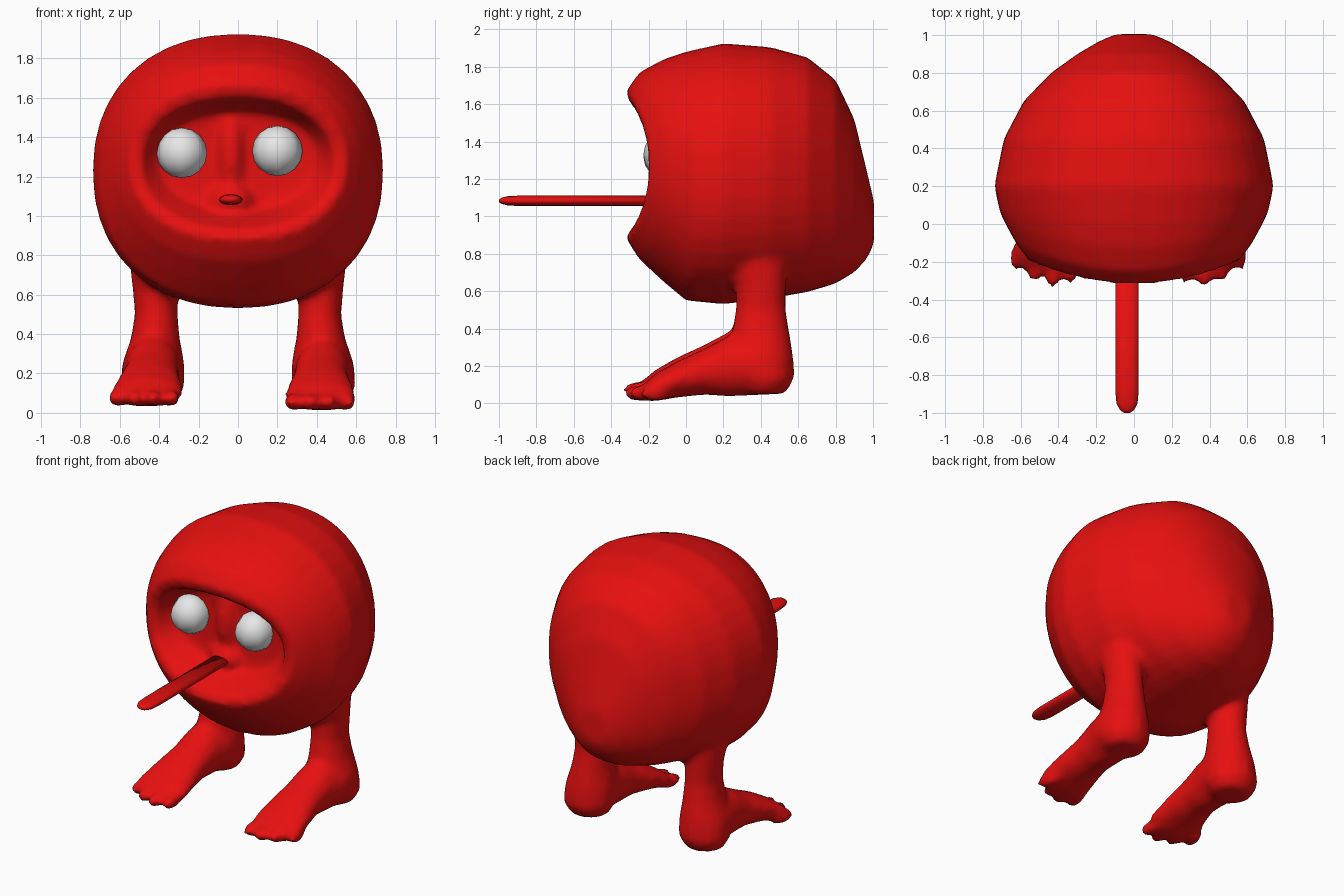
import bpy, bmesh
from math import cos, sin, pi, copysign
from mathutils import Matrix, Vector

if "Cube" in bpy.data.objects:
    bpy.data.objects.remove(bpy.data.objects["Cube"])


def material(name, color):
    m = bpy.data.materials.new(name)
    m.use_nodes = True
    m.diffuse_color = color
    bsdf = next(n for n in m.node_tree.nodes if n.type == 'BSDF_PRINCIPLED')
    bsdf.inputs["Base Color"].default_value = color
    return m


red = material("red skin", (0.8, 0.005, 0.005, 1))
white = material("white eye", (0.8, 0.8, 0.8, 1))


def loft(bm, rings):
    """Skin a list of point rings and close both ends."""
    loops = [[bm.verts.new(p) for p in ring] for ring in rings]
    n = len(loops[0])
    faces = [bm.faces.new((a[i], a[(i + 1) % n], b[(i + 1) % n], b[i]))
             for a, b in zip(loops, loops[1:]) for i in range(n)]
    faces += [bm.faces.new(loops[0][::-1]), bm.faces.new(loops[-1])]
    bmesh.ops.recalc_face_normals(bm, faces=faces)


def ellipse(n, power=2.0):
    for i in range(n):
        c, s = cos(2 * pi * i / n), sin(2 * pi * i / n)
        e = 2 / power
        yield copysign(abs(c) ** e, c), copysign(abs(s) ** e, s)


def blob(bm, center, radii, seg=12, turn=0.0):
    mat = Matrix.Translation(center) @ Matrix.Rotation(turn, 4, 'Z') @ Matrix.Diagonal((*radii, 1))
    bmesh.ops.create_uvsphere(bm, u_segments=seg, v_segments=seg, radius=1, matrix=mat)


def finish(name, bm, mat):
    mesh = bpy.data.meshes.new(name)
    bm.to_mesh(mesh)
    bm.free()
    mesh.materials.append(mat)
    mesh.polygons.foreach_set("use_smooth", [True] * len(mesh.polygons))
    obj = bpy.data.objects.new(name, mesh)
    bpy.context.scene.collection.objects.link(obj)
    return obj


# Round body with a hollow face: depth, top, bottom, half width, cheek setback
body = bmesh.new()
sections = [
    (-.07, 1.42, 1.12, .25, 0), (-.08, 1.53, 1.03, .40, 0),
    (-.20, 1.57, .98, .45, .06), (-.30, 1.60, .93, .49, .10),
    (-.32, 1.67, .88, .55, .12), (-.25, 1.77, .77, .62, .14),
    (-.12, 1.84, .65, .67, .10), (0, 1.88, .55, .71, .06),
    (.20, 1.925, .53, .74, 0), (.45, 1.905, .56, .69, 0),
    (.65, 1.85, .595, .585, 0), (.80, 1.73, .64, .44, 0),
    (.90, 1.52, .70, .30, 0), (.965, 1.25, .77, .19, 0), (1.005, 1.08, .85, .10, 0),
]
loft(body, [[(rx * c, y + k * c * c, (top + bot) / 2 + (top - bot) / 2 * s)
             for c, s in ellipse(40, 2.2)] for y, top, bot, rx, k in sections])

# Nose bridge and puckered mouth
blob(body, (-.035, -.05, 1.32), (.07, .08, .22))
blob(body, (-.035, -.07, 1.08), (.12, .09, .08))

# Legs: height, centre x, centre y, half width, half depth
leg = [(.90, .43, .37, .13, .17), (.75, .425, .38, .125, .16), (.62, .42, .40, .115, .135),
       (.50, .415, .40, .11, .135), (.38, .42, .40, .125, .155),
       (.25, .43, .40, .16, .175), (.13, .435, .42, .165, .16), (.05, .435, .42, .12, .11)]
# Feet: depth, centre x, bottom, top, half width
foot = [(.50, .435, .05, .25, .12), (.35, .435, .04, .36, .16), (.22, .43, .035, .36, .14),
        (.10, .43, .045, .295, .14), (-.05, .435, .03, .225, .165),
        (-.17, .44, .01, .155, .185), (-.23, .44, .015, .10, .16)]
for side, splay, lift in ((1, -.03, 0), (-1, .03, .02)):
    loft(body, [[(side * x + rx * c, y + ry * s, z) for c, s in ellipse(16)]
                for z, x, y, rx, ry in leg])
    loft(body, [[(side * (x + splay * (.3 - y) * 1.5) + rx * c, y,
                  lift + (top + bot) / 2 + (top - bot) / 2 * s) for c, s in ellipse(16)]
                for y, x, bot, top, rx in foot])
    # Four toes on each foot
    for i, reach in enumerate((-.25, -.27, -.24, -.18)):
        x = side * (.31 + .09 * i + splay)
        blob(body, (x, reach + .02, .055 + lift), (.045, .09, .045), 10, side * .12 * (i - 1))

skin = finish("body_and_legs", body, red)
remesh = skin.modifiers.new("blend", 'REMESH')
remesh.mode = 'VOXEL'
remesh.voxel_size = .024
remesh.use_smooth_shade = True
smooth = skin.modifiers.new("soften", 'SMOOTH')
smooth.factor = .5
smooth.iterations = 5

# Eyes
for name, x, z in (("left_eye", .2, 1.33), ("right_eye", -.285, 1.32)):
    bm = bmesh.new()
    blob(bm, (x, -.10, z), (.128, .128, .128), 8)
    finish(name, bm, white)

# Long flattened tongue with a rounded tip
bm = bmesh.new()
loft(bm, [[(-.037 + .062 * f * c, y, 1.083 + .028 * f * s) for c, s in ellipse(12)]
          for y, f in ((0, 1), (-.88, 1), (-.95, .9), (-.985, .6), (-1, .25))])
finish("tongue", bm, red)
